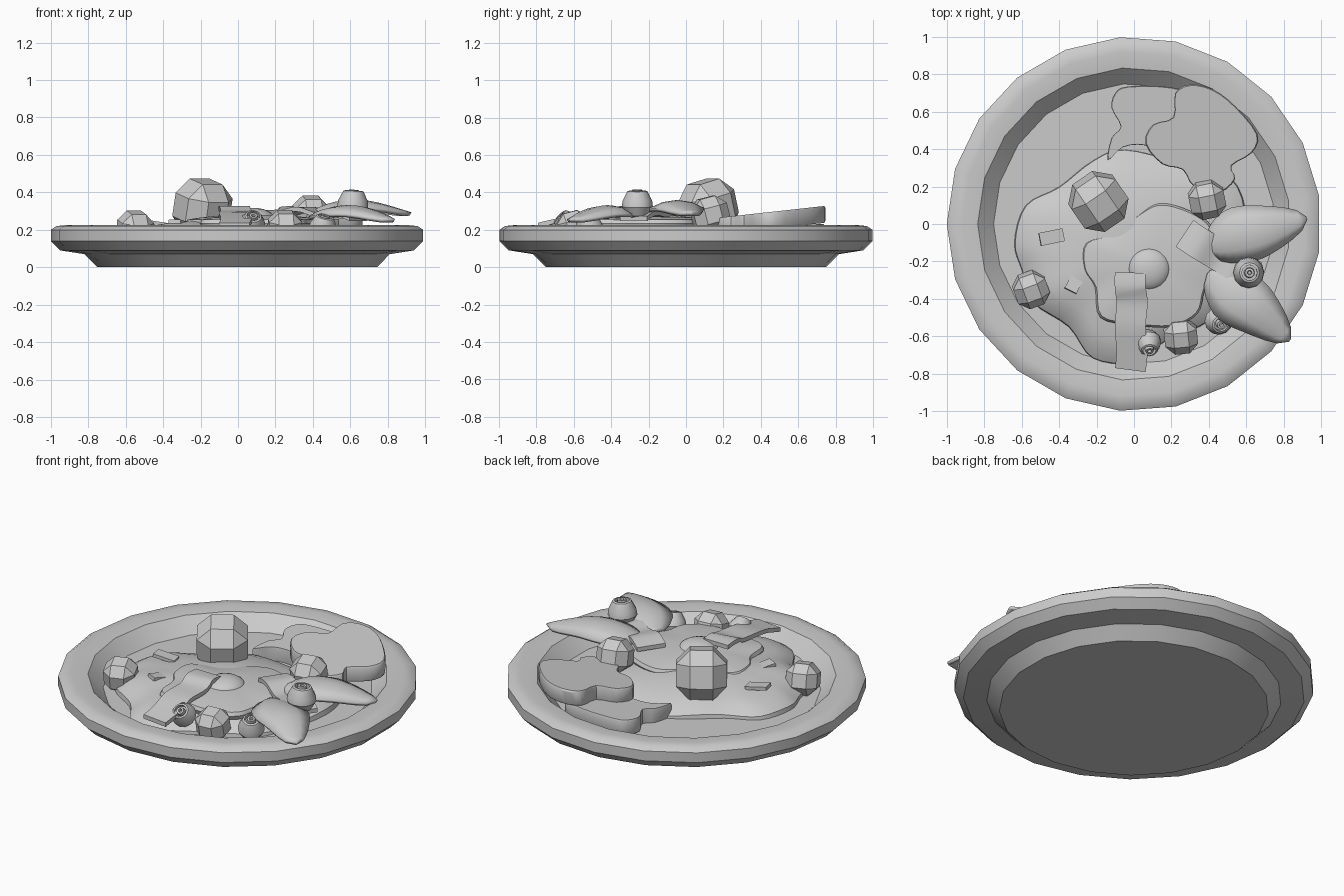
import bpy, bmesh, math
from mathutils import Vector, Matrix

cube = bpy.data.objects.get("Cube")
if cube:
    bpy.data.objects.remove(cube, do_unlink=True)

grey = bpy.data.materials.new("plain grey")
grey.use_nodes = True
grey.diffuse_color = (0.6, 0.6, 0.6, 1)
grey.node_tree.nodes["Principled BSDF"].inputs["Base Color"].default_value = grey.diffuse_color


def finish(name, bm, smooth=True):
    """Turn a bmesh into a named, shaded object."""
    bmesh.ops.remove_doubles(bm, verts=bm.verts, dist=0.0001)
    bmesh.ops.recalc_face_normals(bm, faces=bm.faces)
    mesh = bpy.data.meshes.new(name)
    bm.to_mesh(mesh)
    bm.free()
    mesh.materials.append(grey)
    obj = bpy.data.objects.new(name, mesh)
    bpy.context.collection.objects.link(obj)
    bpy.ops.object.select_all(action='DESELECT')
    obj.select_set(True)
    bpy.context.view_layer.objects.active = obj
    if smooth:
        bpy.ops.object.shade_smooth_by_angle(angle=math.radians(32))
    return obj


def loft(bm, rings, closed=True):
    """Bridge rows of points; closed rows get end caps."""
    rows = [[bm.verts.new(p) for p in ring] for ring in rings]
    n = len(rows[0])
    for a, b in zip(rows, rows[1:]):
        for i in range(n if closed else n - 1):
            j = (i + 1) % n
            bm.faces.new((a[i], a[j], b[j], b[i]))
    if closed:
        bm.faces.new(rows[0])
        bm.faces.new(rows[-1])


def lathe(name, profile, sides, matrix=Matrix()):
    bm = bmesh.new()
    angles = [math.pi + math.tau * i / sides for i in range(sides)]
    loft(bm, [[matrix @ Vector((r * math.cos(a), r * math.sin(a), z)) for a in angles]
              for r, z in profile])
    return finish(name, bm)


def spline(points, steps, closed=True):
    """Smooth curve through a few control points."""
    pts = [Vector(p) for p in points]
    n, out = len(pts), []
    for i in range(n if closed else n - 1):
        ids = [i - 1, i, i + 1, i + 2]
        a, b, c, d = [pts[k % n] if closed else pts[max(0, min(n - 1, k))] for k in ids]
        for s in range(steps):
            t = s / steps
            out.append(b + (c - a) * t / 2 + (a - b * 2.5 + c * 2 - d / 2) * t * t
                       + (b * 1.5 - a / 2 - c * 1.5 + d / 2) * t ** 3)
    return out if closed else out + [pts[-1]]


def patty(name, outline, layers, steps=4, tilt=0.0, ripple=0.0):
    """Stack scaled copies of an outline; tilt raises the back."""
    edge = spline(outline, steps)
    mid = sum(edge, Vector((0, 0))) / len(edge)
    bm = bmesh.new()
    rings = []
    for scale, z in layers:
        ring = []
        for p in edge:
            q = mid + (p - mid) * scale
            wave = ripple * math.sin(9 * q.x + 2) * math.cos(8 * q.y)
            ring.append((q.x, q.y, z + tilt * (q.y - mid.y) + wave))
        rings.append(ring)
    loft(bm, rings)
    return finish(name, bm)


def solidify(obj, thickness):
    mod = obj.modifiers.new("thickness", 'SOLIDIFY')
    mod.thickness = thickness
    mod.offset = 0


def strip(name, path, width, thickness):
    """Wavy ribbon of rectangular section."""
    pts = spline(path, 5, closed=False)
    bm = bmesh.new()
    rings = []
    for i, p in enumerate(pts):
        along = pts[min(i + 1, len(pts) - 1)] - pts[max(i - 1, 0)]
        side = Vector((-along.y, along.x, 0)).normalized() * width / 2
        up = Vector((0, 0, thickness / 2))
        rings.append([p + side - up, p + side + up, p - side + up, p - side - up])
    loft(bm, rings)
    return finish(name, bm)


def leaf(name, path, width):
    """Arched pointed leaf with a raised midrib."""
    pts = spline(path, 4, closed=False)
    along = pts[-1] - pts[0]
    side = Vector((-along.y, along.x, 0)).normalized()
    bm = bmesh.new()
    rings = []
    for i, p in enumerate(pts):
        t = i / (len(pts) - 1)
        half = width / 2 * (0.03 + math.sin(math.pi * t ** 0.9) ** 0.75)
        rings.append([p + side * half * s - Vector((0, 0, 0.3 * half * s * s))
                      for s in (-1, -0.5, 0, 0.5, 1)])
    loft(bm, rings, closed=False)
    solidify(finish(name, bm), 0.02)


def chunk(name, centre, radius, turn):
    """Cube with wide single bevels."""
    bm = bmesh.new()
    bmesh.ops.create_cube(bm, size=2)
    bmesh.ops.bevel(bm, geom=list(bm.edges), offset=0.55, segments=1, affect='EDGES')
    matrix = Matrix.Translation(centre) @ Matrix.Rotation(turn, 4, 'Z') \
        @ Matrix.Rotation(0.25, 4, 'X') @ Matrix.Scale(radius, 4)
    bmesh.ops.transform(bm, matrix=matrix, verts=bm.verts)
    finish(name, bm, smooth=False)


def bud(name, base, size, lean_x, lean_y):
    """Rounded bud with rolled petals at the tip."""
    profile = [(0.2, 0), (0.7, 0.15), (1, 0.7), (0.95, 1.1), (0.65, 1.7), (0.5, 1.75),
               (0.5, 1.4), (0.35, 1.4), (0.3, 1.8), (0.15, 1.8), (0.1, 1.5)]
    matrix = Matrix.Translation(base) @ Matrix.Rotation(lean_x, 4, 'X') \
        @ Matrix.Rotation(lean_y, 4, 'Y') @ Matrix.Scale(size, 4)
    lathe(name, profile, 12, matrix)


# Plate
lathe("plate", [(0.75, 0), (0.82, 0.07), (0.95, 0.09), (1, 0.14), (1, 0.2), (0.97, 0.22),
                (0.92, 0.225), (0.835, 0.215), (0.75, 0.13)], 21)

# Soft mound and fried egg
patty("mound",
      [(-0.05, 0.4), (0.25, 0.33), (0.52, 0.25), (0.6, 0), (0.52, -0.35), (0.4, -0.52),
       (0.18, -0.62), (0, -0.74), (-0.22, -0.72), (-0.35, -0.55), (-0.54, -0.42),
       (-0.6, -0.25), (-0.64, -0.1), (-0.58, 0.1), (-0.4, 0.2), (-0.22, 0.34)],
      [(1, 0.12), (0.99, 0.15), (0.9, 0.185), (0.75, 0.215), (0.55, 0.235), (0.3, 0.25),
       (0.08, 0.25)], ripple=0.012)
patty("egg_white",
      [(-0.26, -0.1), (-0.1, -0.05), (0.02, 0.05), (0.14, 0.11), (0.3, 0.07), (0.42, -0.02),
       (0.46, -0.2), (0.38, -0.35), (0.34, -0.48), (0.2, -0.55), (0, -0.54),
       (-0.18, -0.5), (-0.21, -0.34), (-0.27, -0.24)],
      [(0.97, 0.21), (1, 0.235), (0.97, 0.255), (0.8, 0.265), (0.4, 0.28), (0.1, 0.28)])
bm = bmesh.new()
bmesh.ops.create_uvsphere(bm, u_segments=20, v_segments=12, radius=0.115)
bmesh.ops.transform(bm, verts=bm.verts,
                    matrix=Matrix.Translation((0.08, -0.24, 0.26)) @ Matrix.Diagonal((1, 1, 0.5, 1)))
finish("egg_yolk", bm)

# Flat cut slabs, one overlapping the other
patty("rear_slab",
      [(-0.1, 0.7), (-0.03, 0.735), (0.2, 0.73), (0.36, 0.66), (0.35, 0.45), (0.18, 0.36),
       (0.06, 0.42), (-0.06, 0.41), (-0.14, 0.34), (-0.12, 0.46), (-0.07, 0.52), (-0.12, 0.62)],
      [(0.98, 0.13), (1, 0.14), (1, 0.21), (0.98, 0.22)], 3, 0.06)
patty("front_slab",
      [(0.22, 0.7), (0.3, 0.745), (0.42, 0.72), (0.54, 0.63), (0.66, 0.48), (0.63, 0.38),
       (0.52, 0.31), (0.54, 0.24), (0.46, 0.17), (0.32, 0.2), (0.26, 0.29), (0.15, 0.32),
       (0.06, 0.43), (0.1, 0.53), (0.21, 0.57)],
      [(0.98, 0.205), (1, 0.215), (1, 0.285), (0.98, 0.295)], 3, 0.11)

# Wavy strips
strip("front_strip", [(-0.02, -0.78, 0.225), (-0.01, -0.68, 0.25), (-0.02, -0.55, 0.28),
                      (-0.01, -0.42, 0.29), (-0.02, -0.34, 0.315), (-0.02, -0.26, 0.31)], 0.165, 0.025)
strip("side_strip", [(0.27, -0.05, 0.29), (0.36, -0.11, 0.31), (0.46, -0.17, 0.28),
                     (0.56, -0.23, 0.29), (0.64, -0.28, 0.26)], 0.17, 0.025)

# Bevelled chunks
chunk("large_chunk", (-0.19, 0.12, 0.32), 0.142, 0.6)
chunk("back_chunk", (0.39, 0.13, 0.28), 0.095, 0.2)
chunk("side_chunk", (-0.55, -0.35, 0.205), 0.09, 0.35)
chunk("front_chunk", (0.25, -0.6, 0.21), 0.088, 0.1)

# Leaves and buds
leaf("back_leaf", [(0.39, -0.12, 0.29), (0.52, -0.07, 0.34), (0.7, -0.03, 0.345),
                   (0.92, 0.03, 0.285)], 0.29)
leaf("front_leaf", [(0.4, -0.26, 0.27), (0.52, -0.37, 0.315), (0.66, -0.47, 0.315),
                    (0.83, -0.62, 0.25)], 0.29)
bud("top_bud", (0.61, -0.26, 0.265), 0.083, 0, 0.05)
bud("low_bud", (0.07, -0.59, 0.19), 0.07, 0.8, 0.1)
bud("side_bud", (0.44, -0.5, 0.15), 0.075, 0.3, 0.2)

# Thin flakes on the mound
for i, (x, y, turn) in enumerate([(-0.44, -0.07, 0.2), (-0.31, -0.3, 1.1)]):
    bm = bmesh.new()
    bmesh.ops.create_cube(bm, size=1)
    matrix = Matrix.Translation((x, y, 0.235)) @ Matrix.Rotation(turn, 4, 'Z') \
        @ Matrix.Rotation(0.15, 4, 'Y') @ Matrix.Diagonal((0.13, 0.07, 0.02, 1))
    bmesh.ops.transform(bm, matrix=matrix, verts=bm.verts)
    finish(f"flake_{i + 1}", bm, smooth=False)
